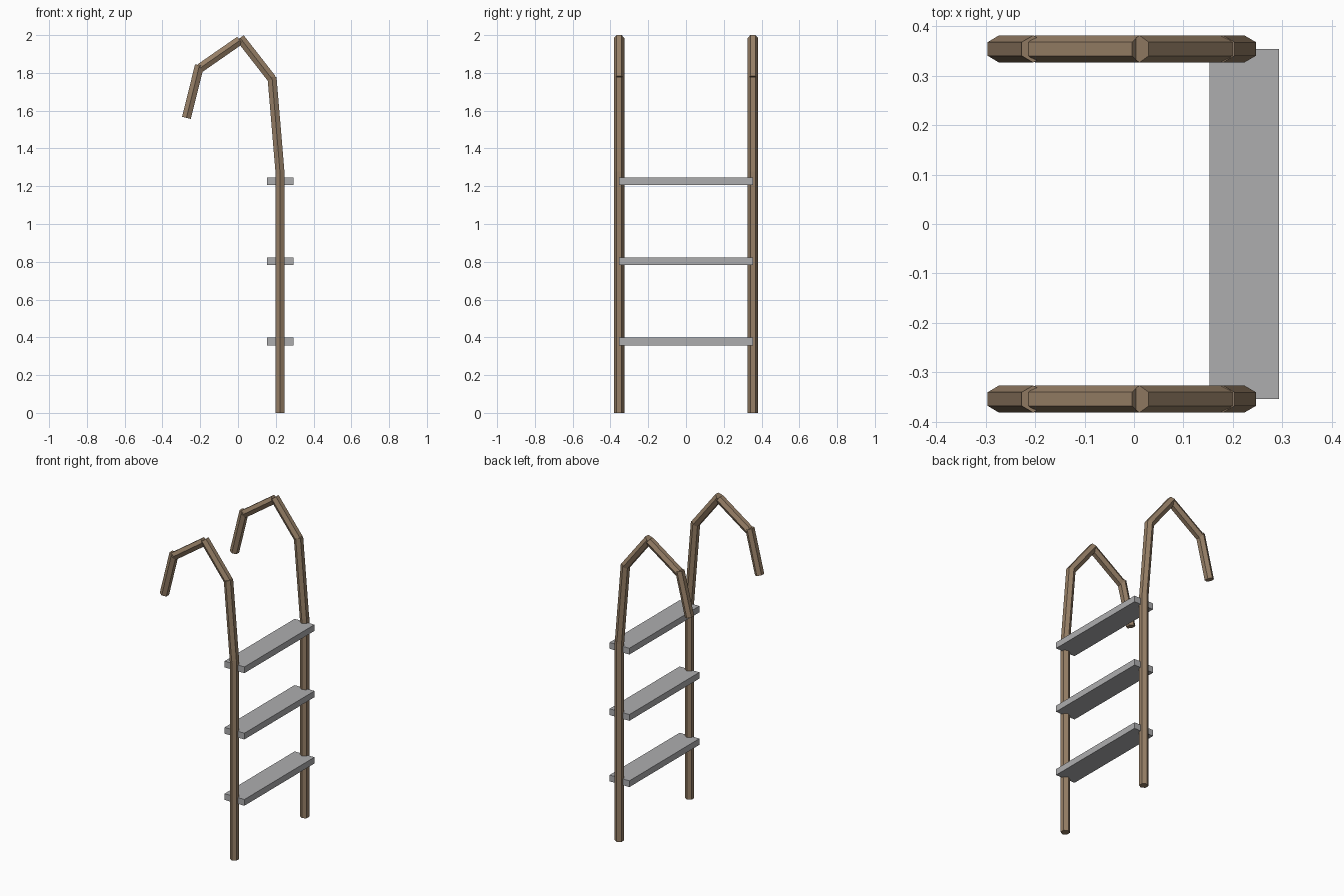
import bpy
import math

default = bpy.data.objects.get("Cube")
if default:
    bpy.data.objects.remove(default, do_unlink=True)


def make_material(name, rgb):
    mat = bpy.data.materials.new(name)
    mat.use_nodes = True
    colour = (*rgb, 1.0)
    mat.diffuse_color = colour
    mat.node_tree.nodes["Principled BSDF"].inputs["Base Color"].default_value = colour
    return mat


brown = make_material("brown rail", (0.31, 0.215, 0.135))
grey = make_material("grey step", (0.42, 0.42, 0.43))

RAIL_X, RAIL_Y, RAIL_RADIUS = 0.223, 0.354, 0.0275


def tube(name, start, end, y):
    """Six-sided tube between two (x, z) points, with corners facing +y and -y."""
    dx, dz = end[0] - start[0], end[1] - start[1]
    bpy.ops.mesh.primitive_cylinder_add(
        vertices=6, radius=RAIL_RADIUS, depth=math.hypot(dx, dz),
        location=((start[0] + end[0]) / 2, y, (start[1] + end[1]) / 2),
        rotation=(0, math.atan2(dx, dz), 0))
    obj = bpy.context.object
    obj.name = name
    obj.data.materials.append(brown)


# Rail sections: upright post, leaning post, two arch pieces, hanging grip
sections = {
    "post": ((RAIL_X, 0), (RAIL_X, 1.277)),
    "leaning_post": ((RAIL_X, 1.265), (0.18, 1.777)),
    "arch_back": ((0.18, 1.768), (0.011, 1.985)),
    "arch_front": ((0.01, 1.972), (-0.2, 1.826)),
    "grip": ((-0.204, 1.84), (-0.273, 1.562)),
}
for side, sign in (("front", -1), ("back", 1)):
    for part, (start, end) in sections.items():
        tube(f"{side}_rail_{part}", start, end, sign * RAIL_Y)

# Flat steps between the rails
for i in range(3):
    bpy.ops.mesh.primitive_cube_add(size=1, location=(RAIL_X, 0, 0.378 + i * 0.424))
    step = bpy.context.object
    step.name = f"step_{i + 1}"
    step.scale = (0.14, 2 * RAIL_Y, 0.04)
    step.data.materials.append(grey)
